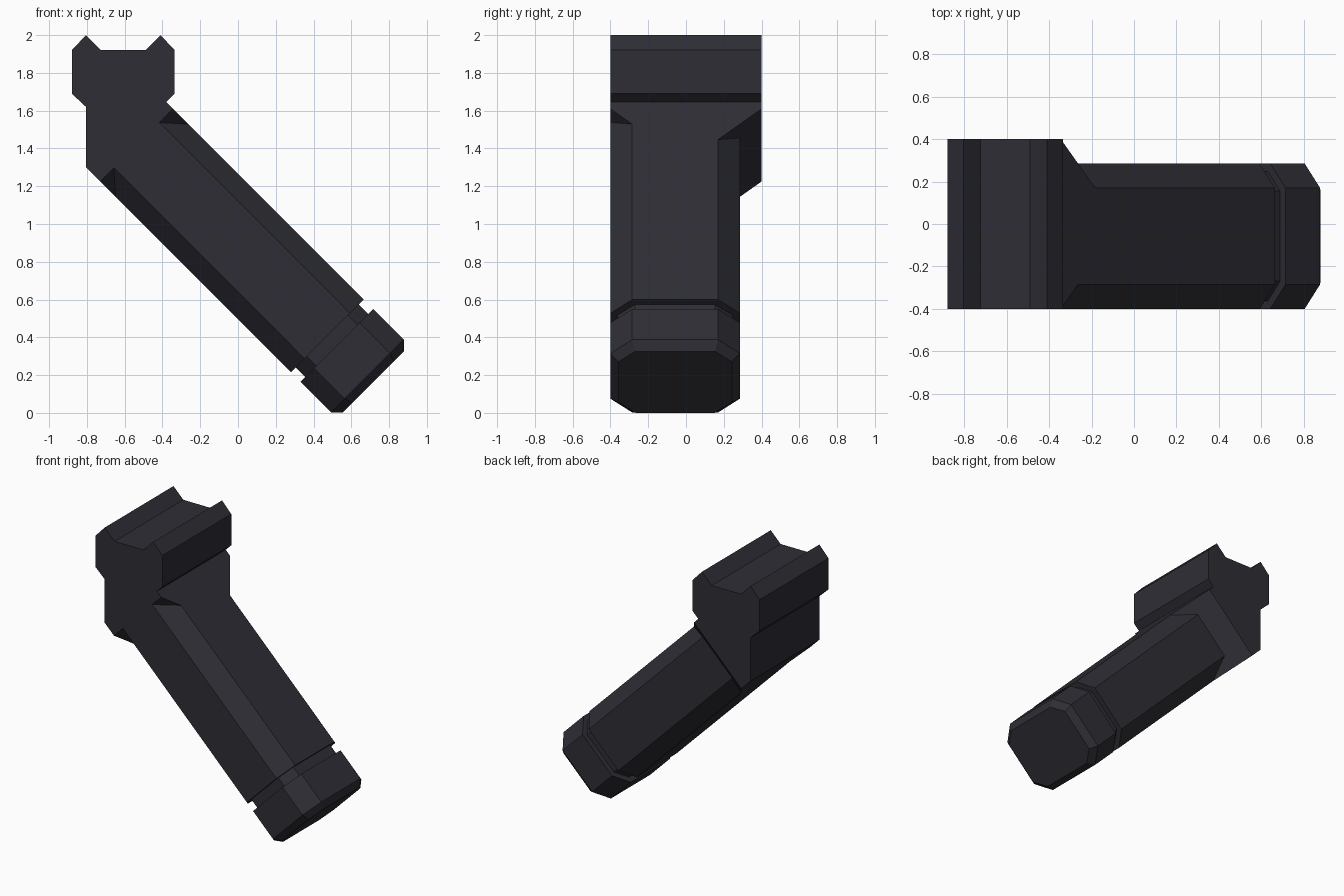
import bpy, bmesh, math

if "Cube" in bpy.data.objects:
    bpy.data.objects.remove(bpy.data.objects["Cube"])

R2 = math.sqrt(2)
Y_MIN, Y_MAX = -0.40, 0.285      # handle thickness (offset to the front)
S_MIN, S_MAX = 0.495, 1.265      # handle lower and upper faces, as x + z

charcoal = bpy.data.materials.new("charcoal")
charcoal.diffuse_color = (0.027, 0.027, 0.036, 1)
charcoal.use_nodes = True
charcoal.node_tree.nodes["Principled BSDF"].inputs["Base Color"].default_value = charcoal.diffuse_color


def slanted(s, d, y):
    """Point on the 45 degree handle: s = x + z (across), d = x - z (along)."""
    return ((s + d) / 2, y, (s - d) / 2)


def finish(bm, name):
    bmesh.ops.recalc_face_normals(bm, faces=bm.faces)
    me = bpy.data.meshes.new(name)
    bm.to_mesh(me)
    bm.free()
    me.materials.append(charcoal)
    ob = bpy.data.objects.new(name, me)
    bpy.context.collection.objects.link(ob)
    return ob


def octagon(d, inset):
    """Chamfered rectangle across the handle, offset inwards by inset."""
    k = inset * R2
    s0, s1, y0, y1 = S_MIN + k, S_MAX - k, Y_MIN + inset, Y_MAX - inset
    cs, cy = 0.145 - 0.586 * k, 0.115 - 0.586 * inset
    pts = [(s0 + cs, y0), (s1 - cs, y0), (s1, y0 + cy), (s1, y1 - cy),
           (s1 - cs, y1), (s0 + cs, y1), (s0, y1 - cy), (s0, y0 + cy)]
    return [slanted(s, d, y) for s, y in pts]


def loft(name, sections):
    bm = bmesh.new()
    rings = [[bm.verts.new(p) for p in octagon(d, i)] for d, i in sections]
    for a, b in zip(rings, rings[1:]):
        for j in range(8):
            bm.faces.new((a[j], a[(j + 1) % 8], b[(j + 1) % 8], b[j]))
    bm.faces.new(rings[0])
    bm.faces.new(rings[-1])
    return finish(bm, name)


# Rail clamp head: extruded profile
profile = [(-0.88, 1.92), (-0.805, 2.0), (-0.725, 1.92), (-0.49, 1.92),
           (-0.41, 2.0), (-0.335, 1.92), (-0.335, 1.69), (-0.38, 1.645),
           (-0.345, 1.61), (-0.73, 1.225), (-0.805, 1.30),
           (-0.805, 1.62), (-0.88, 1.69)]
bm = bmesh.new()
front = [bm.verts.new((x, -0.4, z)) for x, z in profile]
back = [bm.verts.new((x, 0.4, z)) for x, z in profile]
bm.faces.new(front)
bm.faces.new(back)
sides = []
for i in range(len(profile)):
    j = (i + 1) % len(profile)
    sides.append(bm.faces.new((front[i], front[j], back[j], back[i])))

# Tapered shoulder: pull the lower face of the head down along the handle
taper = 0.25
ends = bmesh.ops.extrude_discrete_faces(bm, faces=[sides[8]])["faces"][0]
for v in ends.verts:
    v.co.x += taper / R2
    v.co.z -= taper / R2
    v.co.y -= math.copysign(taper, v.co.y)
bmesh.ops.remove_doubles(bm, verts=bm.verts, dist=1e-5)
head = finish(bm, "clamp_head")

# Handle shaft joined to the head
handle = loft("handle", [(-2.0, 0), (0.065, 0)])
join = head.modifiers.new("join_handle", 'BOOLEAN')
join.operation = 'UNION'
join.solver = 'EXACT'
join.object = handle
bpy.context.view_layer.objects.active = head
bpy.ops.object.modifier_apply(modifier=join.name)
bpy.data.objects.remove(handle)
head.name = "head_and_handle"

# Recessed neck and bevelled end cap
loft("neck_ring", [(0.05, 0.037), (0.18, 0.037)])
loft("end_cap", [(0.165, 0), (0.49, 0), (0.553, 0.042)])
